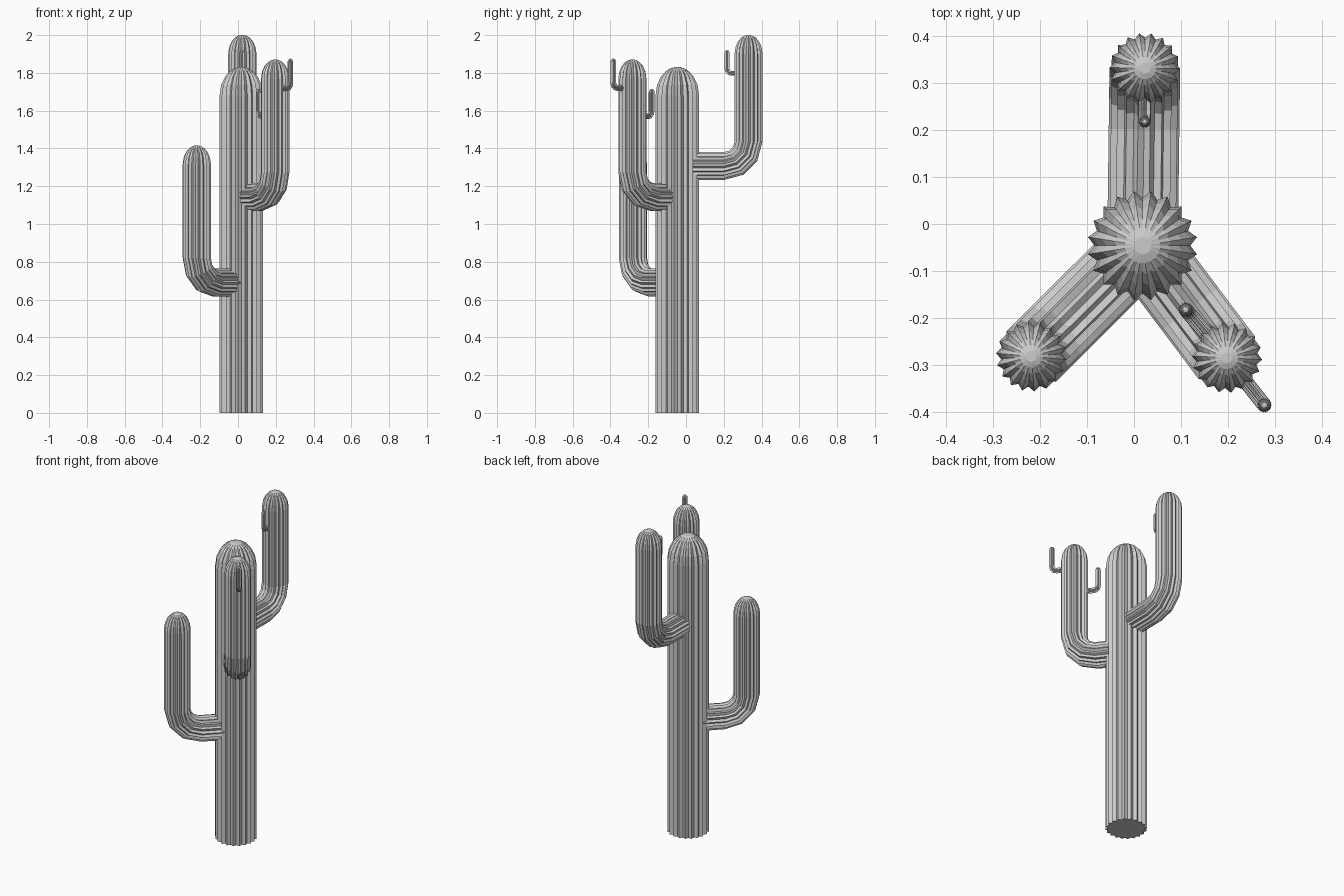
import bpy, bmesh
from math import sin, cos, pi, radians, atan2, hypot
from mathutils import Vector

if "Cube" in bpy.data.objects:
    bpy.data.objects.remove(bpy.data.objects["Cube"])


def ribbed_tube(name, origin, heading, stations, ribs, radius, depth):
    """Loft a star section along (distance, height, tilt, scale, rib fade) stations."""
    out = Vector((cos(heading), sin(heading), 0))
    side = Vector((-sin(heading), cos(heading), 0))
    up = Vector((0, 0, 1))
    bm = bmesh.new()
    rings = []
    for d, z, tilt, scale, fade in stations:
        normal = out * -sin(tilt) + up * cos(tilt)
        centre = Vector((origin[0], origin[1], z)) + out * d
        ring = []
        for i in range(ribs * 2):
            a = pi * (i + 1) / ribs
            r = radius * scale * (1 - (depth * fade if i % 2 else 0))
            ring.append(bm.verts.new(centre + (side * sin(a) - normal * cos(a)) * r))
        rings.append(ring)
    n = ribs * 2
    for lo, hi in zip(rings, rings[1:]):
        for i in range(n):
            j = (i + 1) % n
            bm.faces.new((lo[i], lo[j], hi[j], hi[i]))
    bm.faces.new(rings[0])
    bm.faces.new(rings[-1])
    bmesh.ops.recalc_face_normals(bm, faces=bm.faces[:])
    mesh = bpy.data.meshes.new(name)
    bm.to_mesh(mesh)
    bm.free()
    obj = bpy.data.objects.new(name, mesh)
    bpy.context.collection.objects.link(obj)
    return obj


def dome(d, top, height):
    """Rounded tip: rings shrink and the ribs fade out."""
    rows = []
    for deg, fade in ((0, 1), (22, 1), (42, 0.95), (58, 0.8), (71, 0.5), (81, 0.15)):
        a = radians(deg)
        rows.append((d, top - height + height * sin(a) / sin(radians(81)),
                     pi / 2, cos(a), fade))
    return rows


def arm(name, root, tip, z, top, radius, bend, start, ribs, dome_h):
    """Arm that leaves the root sideways and elbows upward to the tip."""
    dx, dy = tip[0] - root[0], tip[1] - root[1]
    reach = hypot(dx, dy)
    rows = [(start, z, 0, 1, 1)]
    for k in range(4):
        t = radians(30 * k)
        rows.append((reach - bend + bend * sin(t), z + bend - bend * cos(t), t, 1, 1))
    rows += dome(reach, top, dome_h)
    return ribbed_tube(name, root, atan2(dy, dx), rows, ribs, radius, 0.14)


# Main trunk
TRUNK = (0.018, -0.046)
ribbed_tube("trunk", TRUNK, pi / 2, [(0, 0, pi / 2, 1, 1)] + dome(0, 1.83, 0.15),
            20, 0.117, 0.13)

# Three large arms
BACK, RIGHT, LEFT = (0.023, 0.331), (0.197, -0.284), (-0.218, -0.281)
for name, tip, z, top in (("back_arm", BACK, 1.307, 2.0),
                          ("right_arm", RIGHT, 1.143, 1.87),
                          ("left_arm", LEFT, 0.69, 1.415)):
    arm(name, TRUNK, tip, z, top, 0.075, 0.13, 0.03, 18, 0.1)

# Small shoots growing from the large arms
for name, root, tip, z, top, r in (
        ("back_shoot", BACK, (0.023, 0.217), 1.798, 1.92, 0.013),
        ("outer_shoot", RIGHT, (0.277, -0.385), 1.72, 1.875, 0.0155),
        ("inner_shoot", RIGHT, (0.11, -0.182), 1.57, 1.715, 0.0155)):
    arm(name, root, tip, z, top, r, r * 1.75, 0.04, 18, 0.02)
